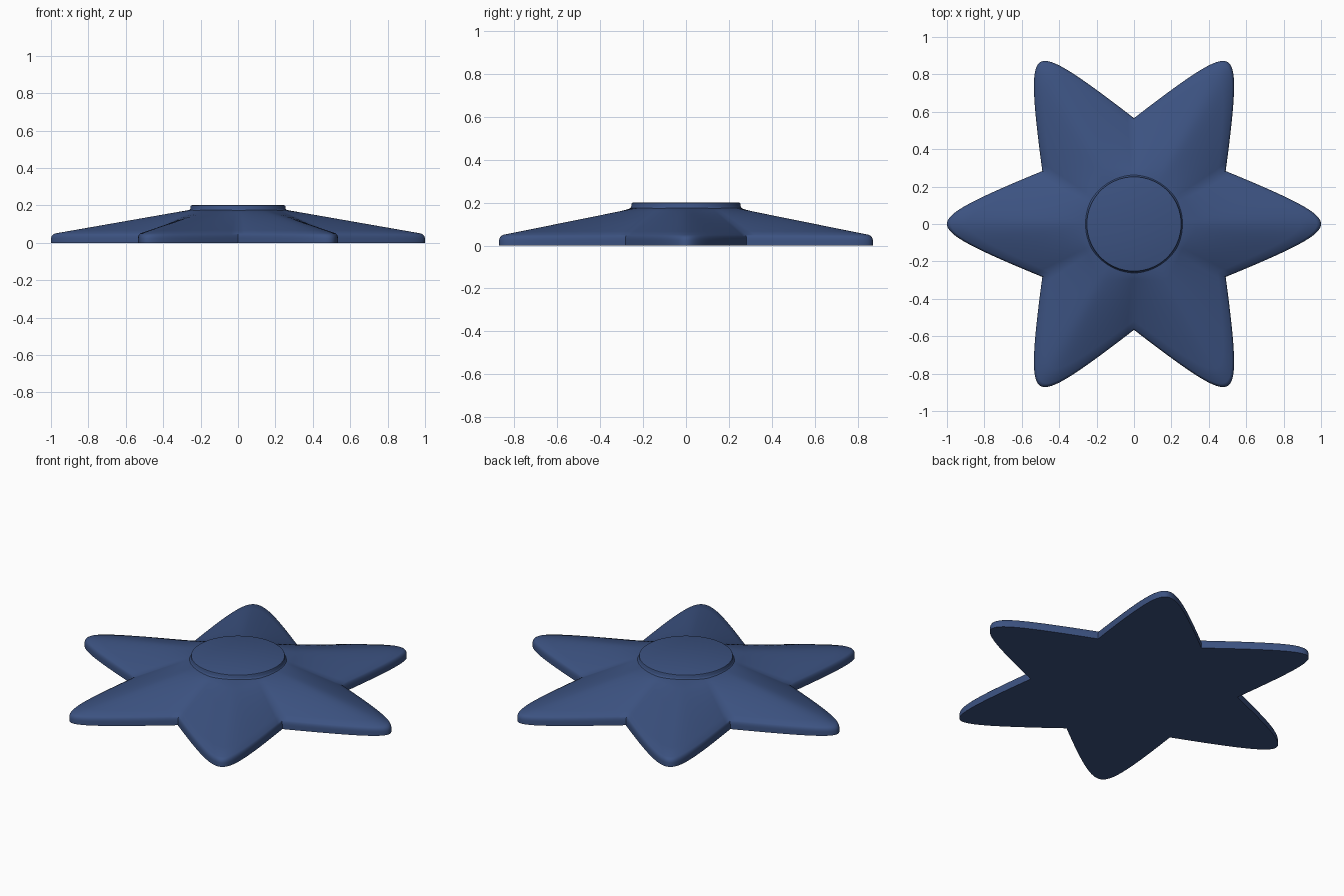
import bpy, bmesh, math

if "Cube" in bpy.data.objects:
    bpy.data.objects.remove(bpy.data.objects["Cube"])

mat = bpy.data.materials.new("blue")
mat.diffuse_color = (0.045, 0.085, 0.22, 1)
mat.use_nodes = True
mat.node_tree.nodes["Principled BSDF"].inputs["Base Color"].default_value = mat.diffuse_color

PETALS, STEPS = 6, 24        # samples per petal edge
HUB_R = 0.252


def make_object(name, rings):
    """Skin closed rings of points, with a fan closing both ends."""
    bm = bmesh.new()
    loops = [[bm.verts.new(p) for p in ring] for ring in rings]
    n = len(loops[0])
    for a, b in zip(loops, loops[1:]):
        for i in range(n):
            j = (i + 1) % n
            bm.faces.new((a[i], a[j], b[j], b[i]))
    for loop in (loops[0], loops[-1]):
        c = bm.verts.new((0, 0, loop[0].co.z))
        for i in range(n):
            bm.faces.new((loop[i], loop[(i + 1) % n], c))
    bmesh.ops.recalc_face_normals(bm, faces=bm.faces)
    me = bpy.data.meshes.new(name)
    bm.to_mesh(me)
    bm.free()
    ob = bpy.data.objects.new(name, me)
    bpy.context.collection.objects.link(ob)
    me.materials.append(mat)
    bpy.ops.object.select_all(action='DESELECT')
    ob.select_set(True)
    bpy.context.view_layer.objects.active = ob
    bpy.ops.object.shade_smooth_by_angle(angle=math.radians(35))
    return ob


# Star outline: each petal is a hyperbola with a round tip
outline = []
for k in range(PETALS):
    a = k * 2 * math.pi / PETALS
    for i in range(-STEPS, STEPS):
        w = i / STEPS
        s = w * w
        u = 1 - 0.51 * s
        v = math.copysign(0.283 * math.sqrt(0.52 * s + 0.48 * s * s), w)
        outline.append((u * math.cos(a) - v * math.sin(a),
                        u * math.sin(a) + v * math.cos(a)))


def star_ring(f, z):
    """Outline blended by f towards the hub circle."""
    ring = []
    for x, y in outline:
        k = 1 - f + f * HUB_R / math.hypot(x, y)
        ring.append((x * k, y * k, z))
    return ring


# Star body: thin rounded rim, then straight slopes up to the hub
profile = [(0, 0), (0, 0.024), (0.004, 0.034), (0.013, 0.043), (0.03, 0.05)]
profile += [(0.03 + 0.97 * t / 8, 0.05 + 0.127 * t / 8) for t in range(1, 9)]
make_object("star_body", [star_ring(f, z) for f, z in profile])

# Raised round hub with a flared foot and softened top edge
hub = [(0.27, 0.165), (0.258, 0.177), (0.254, 0.184), (0.254, 0.195),
       (0.252, 0.199), (0.246, 0.201)]
make_object("hub_disc", [[(r * math.cos(i * math.pi / 48),
                           r * math.sin(i * math.pi / 48), z)
                          for i in range(96)] for r, z in hub])
